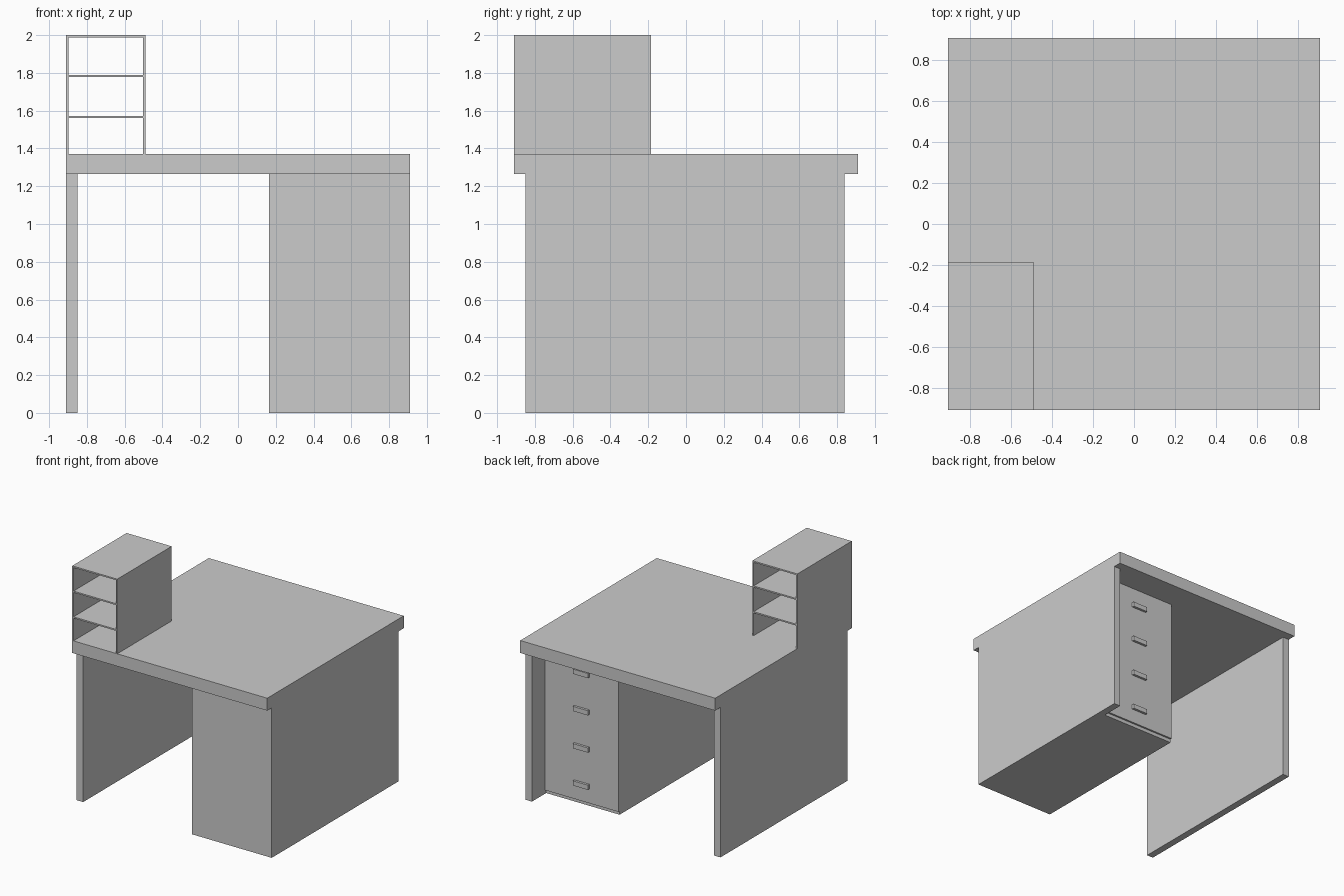
import bpy
import bmesh
from mathutils import Vector

if "Cube" in bpy.data.objects:
    bpy.data.objects.remove(bpy.data.objects["Cube"])


def box(name, x, y, z):
    """Box from (min, max) ranges on each axis."""
    lo, hi = Vector((x[0], y[0], z[0])), Vector((x[1], y[1], z[1]))
    bm = bmesh.new()
    bmesh.ops.create_cube(bm, size=1)
    bmesh.ops.scale(bm, vec=hi - lo, verts=bm.verts)
    mesh = bpy.data.meshes.new(name)
    bm.to_mesh(mesh)
    bm.free()
    obj = bpy.data.objects.new(name, mesh)
    obj.location = (lo + hi) / 2
    bpy.context.collection.objects.link(obj)
    return obj


HALF = 0.91      # half width and depth of the desktop
UNDER = 1.265    # underside of the desktop
TOP = 1.37       # desktop surface

# Desktop and left side panel
box("desktop", (-HALF, HALF), (-HALF, HALF), (UNDER, TOP))
box("left_panel", (-HALF, -0.85), (-0.85, 0.84), (0, UNDER))

# Drawer pedestal: solid carcass, with the side panel running on past the drawers
box("pedestal_body", (0.165, HALF), (-0.85, 0.65), (0, UNDER))
box("right_panel", (0.85, HALF), (0.65, 0.84), (0, UNDER))

# Drawer face, lifted slightly above the base, with four handles
box("drawer_face", (0.165, 0.85), (0.65, 0.665), (0.03, UNDER))
for i in range(4):
    z = 0.17 + i * 0.314
    box(f"drawer_handle_{i + 1}", (0.437, 0.577), (0.665, 0.685), (z - 0.02, z + 0.02))

# Open shelf unit standing on the desktop
T = 0.012
X0, X1 = -HALF, -0.49
DEPTH = (-HALF, -0.185)
box("shelf_left_side", (X0, X0 + T), DEPTH, (TOP, 2))
box("shelf_right_side", (X1 - T, X1), DEPTH, (TOP, 2))
for name, z in (("shelf_lower", 1.573), ("shelf_upper", 1.79), ("shelf_top", 2.0)):
    box(name, (X0 + T, X1 - T), DEPTH, (z - T, z))
